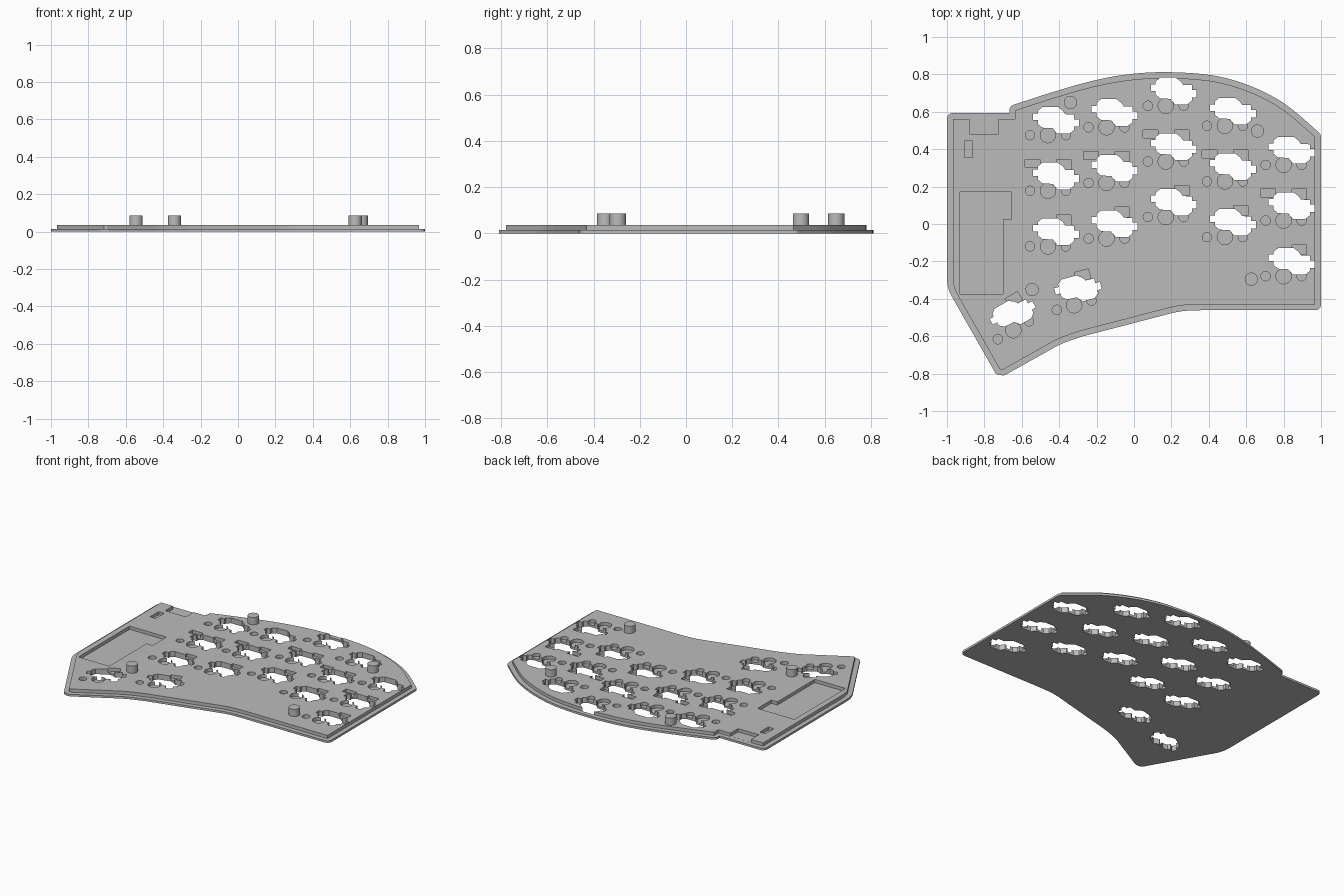
import bpy, bmesh, math
from mathutils import Vector, Matrix

if "Cube" in bpy.data.objects:
    bpy.data.objects.remove(bpy.data.objects["Cube"])

FLANGE, TOP, RIM, PEG_TOP = 0.014, 0.036, 0.031, 0.085
grey = bpy.data.materials.new("grey plastic")
grey.diffuse_color = (0.5, 0.5, 0.5, 1)
grey.use_nodes = True
grey.node_tree.nodes["Principled BSDF"].inputs["Base Color"].default_value = grey.diffuse_color


def make_object(name, bm):
    bmesh.ops.recalc_face_normals(bm, faces=bm.faces)
    mesh = bpy.data.meshes.new(name)
    bm.to_mesh(mesh)
    bm.free()
    mesh.materials.append(grey)
    ob = bpy.data.objects.new(name, mesh)
    bpy.context.collection.objects.link(ob)
    return ob


def prism(bm, pts, z0, z1, mat=Matrix()):
    """Closed extrusion of a counter-clockwise 2D profile."""
    low = [bm.verts.new(mat @ Vector((x, y, z0))) for x, y in pts]
    high = [bm.verts.new(mat @ Vector((x, y, z1))) for x, y in pts]
    bm.faces.new(low[::-1])
    bm.faces.new(high)
    for i in range(len(pts)):
        j = (i + 1) % len(pts)
        bm.faces.new((low[i], low[j], high[j], high[i]))


def rect(x0, x1, y0, y1):
    return [(x0, y0), (x1, y0), (x1, y1), (x0, y1)]


def disc(x, y, r, n=32):
    return [(x + r * math.cos(2 * math.pi * i / n),
             y + r * math.sin(2 * math.pi * i / n)) for i in range(n)]


def spline(pts, steps=5):
    """Smooth curve through the points."""
    p = [Vector(q) for q in pts]
    p = [2 * p[0] - p[1]] + p + [2 * p[-1] - p[-2]]
    out = []
    for a, b, c, d in zip(p, p[1:], p[2:], p[3:]):
        for k in range(steps):
            t = k / steps
            out.append(0.5 * (2 * b + (c - a) * t + (2 * a - 5 * b + 4 * c - d) * t * t
                              + (3 * b - a - 3 * c + d) * t ** 3))
    return out + [p[-2]]


# Outline of the raised deck, counter-clockwise
outline = [Vector(q) for q in ((-0.635, 0.562), (-0.969, 0.562), (-0.969, -0.29))]
outline += spline([(-0.967, -0.315), (-0.958, -0.35), (-0.94, -0.385)], 3)
outline += [Vector((-0.717, -0.777)), Vector((-0.70, -0.778))]
outline += spline([(-0.48, -0.655), (-0.42, -0.622), (-0.36, -0.597), (-0.28, -0.57)], 3)
outline += spline([(0.17, -0.453), (0.22, -0.441), (0.28, -0.433), (0.36, -0.43)], 3)
outline += [Vector((0.969, -0.43))]
outline += spline([(0.969, 0.465), (0.84, 0.578), (0.735, 0.65), (0.59, 0.717), (0.41, 0.765),
                   (0.17, 0.781), (-0.03, 0.769), (-0.22, 0.734), (-0.43, 0.674), (-0.635, 0.608)])

# Rim outline: offset outwards, with rounded convex corners
pairs = []
n = len(outline)
for i, p in enumerate(outline):
    d0 = (p - outline[i - 1]).normalized()
    d1 = (outline[(i + 1) % n] - p).normalized()
    turn = math.atan2(d0.x * d1.y - d0.y * d1.x, d0.dot(d1))
    n0 = Vector((d0.y, -d0.x))
    if turn > 0.3:
        k = max(2, round(turn / 0.2))
        for s in range(k + 1):
            pairs.append((p, p + RIM * (Matrix.Rotation(turn * s / k, 2) @ n0)))
    else:
        half = Matrix.Rotation(turn / 2, 2) @ n0
        pairs.append((p, p + half * RIM / math.cos(turn / 2)))

# Plate: rim below, deck above
bm = bmesh.new()
rings = []
for side, z in ((1, 0), (1, FLANGE), (0, FLANGE), (0, TOP)):
    ring, seen = [], {}
    for pair in pairs:
        key = (round(pair[side].x, 5), round(pair[side].y, 5))
        if key not in seen:
            seen[key] = bm.verts.new((*pair[side], z))
        ring.append(seen[key])
    rings.append(ring)
for a, b in zip(rings, rings[1:]):
    for i in range(len(pairs)):
        j = (i + 1) % len(pairs)
        quad = list(dict.fromkeys((a[i], a[j], b[j], b[i])))
        if len(quad) > 2:
            bm.faces.new(quad)
bm.faces.new(rings[0][::-1])
bm.faces.new(list(dict.fromkeys(rings[3])))
plate = make_object("case_plate", bm)

# Key positions: x, y, angle, left pocket, right pocket
keys = []
for x, y in ((-0.46, 0.475), (-0.147, 0.517), (0.17, 0.632), (0.486, 0.525), (0.80, 0.316)):
    for row in range(3):
        keys.append((x, y - 0.2975 * row, 0, row == 1, row > 0))
keys += [(-0.32, -0.434, 15, False, True), (-0.645, -0.568, 30, False, True)]

socket = [(-0.08, 0.08), (-0.054, 0.08), (-0.054, 0.06), (-0.03, 0.04), (0.025, 0.037),
          (0.05, 0.008), (0.115, 0.008), (0.14, 0.028), (0.14, 0.045), (0.165, 0.045),
          (0.165, 0.085), (0.14, 0.085), (0.14, 0.11), (0.092, 0.112), (0.08, 0.13),
          (0.054, 0.15), (-0.03, 0.15), (-0.054, 0.13), (-0.054, 0.115), (-0.08, 0.115)]

# Cutters: through sockets, then blind pockets
holes, pockets = bmesh.new(), bmesh.new()
floor, high = FLANGE + 0.0003, 0.07
for x, y, angle, left, right in keys:
    m = Matrix.Translation((x, y, 0)) @ Matrix.Rotation(math.radians(angle), 4, 'Z')
    prism(holes, socket, -0.05, high, m)
    prism(pockets, disc(0, 0, 0.041), floor, high, m)
    for s in (-1, 1):
        prism(pockets, disc(s * 0.096, 0, 0.025, 24), floor, high, m)
    if left:
        prism(pockets, rect(-0.123, -0.043, 0.126, 0.168), floor, high, m)
    if right:
        prism(pockets, rect(0.046, 0.123, 0.115, 0.168), floor, high, m)
# Controller bay, switch slot and connector notch
prism(pockets, [(-0.93, -0.373), (-0.70, -0.373), (-0.70, 0.025), (-0.655, 0.025),
                (-0.655, 0.172), (-0.93, 0.172)], floor, high)
prism(pockets, rect(-0.905, -0.863, 0.355, 0.445), floor, high)
prism(pockets, rect(-0.88, -0.725, 0.48, 0.65), floor, high)

for name, cutter in (("pocket_cutter", pockets), ("socket_cutter", holes)):
    ob = make_object(name, cutter)
    ob.hide_render = True
    ob.hide_set(True)
    mod = plate.modifiers.new(name, 'BOOLEAN')
    mod.operation, mod.solver, mod.object = 'DIFFERENCE', 'EXACT', ob
    mod.use_self = True

# Support pegs
for i, (x, y) in enumerate(((-0.545, -0.35), (-0.34, 0.65), (0.627, -0.295), (0.66, 0.497))):
    bm = bmesh.new()
    prism(bm, disc(x, y, 0.035), TOP - 0.004, PEG_TOP)
    peg = make_object(f"support_peg_{i + 1}", bm)
    bpy.context.view_layer.objects.active = peg
    peg.select_set(True)
    bpy.ops.object.shade_smooth_by_angle(angle=math.radians(30))
    peg.select_set(False)
